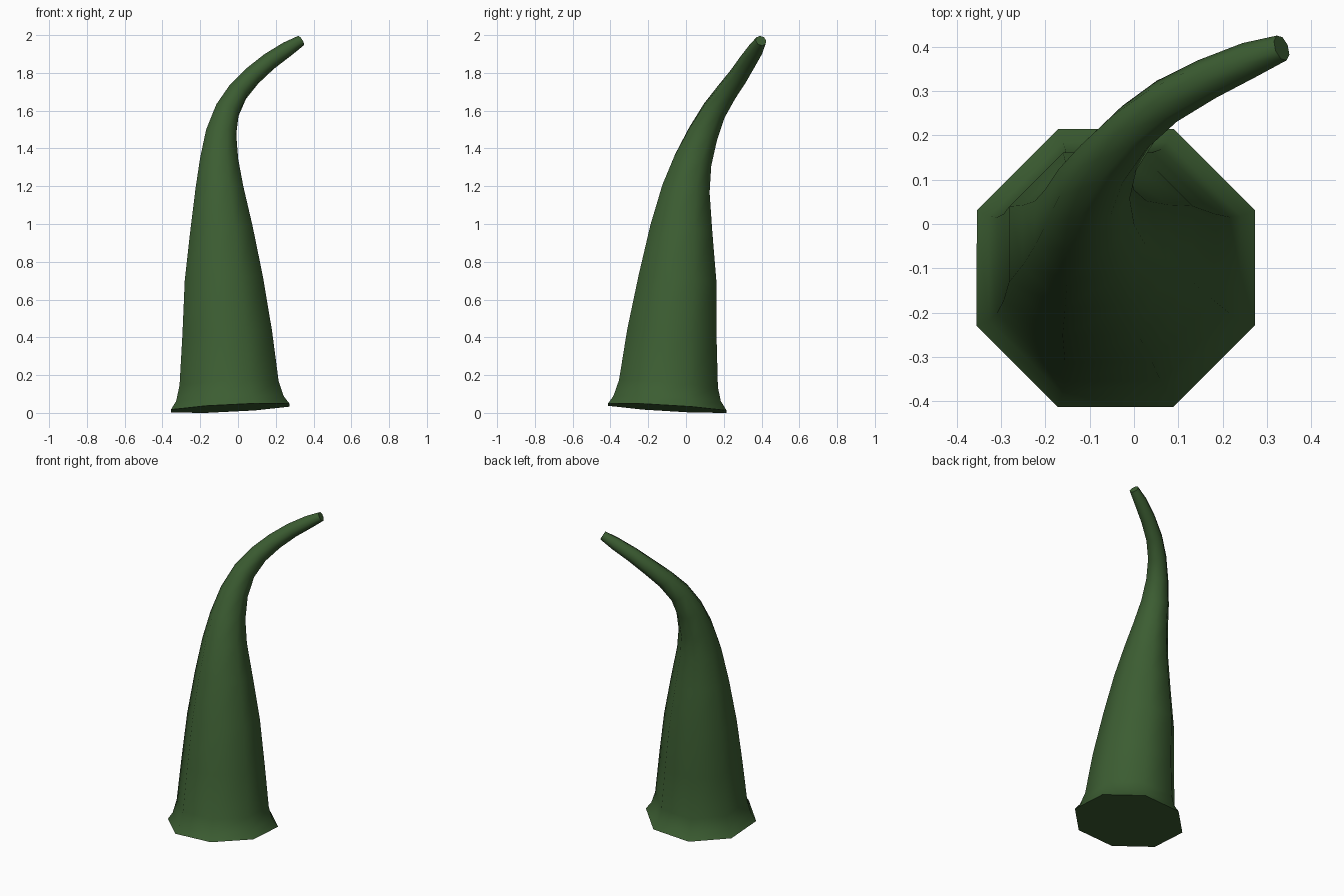
import bpy, bmesh, math
from mathutils import Vector

cube = bpy.data.objects.get("Cube")
if cube:
    bpy.data.objects.remove(cube)

SIDES = 8

# Centre line of the horn with its radius: x, y, z, r
PATH = [
    (-.041, -.099, .030, .340),
    (-.043, -.100, .075, .308),
    (-.047, -.093, .155, .284),
    (-.057, -.075, .420, .257),
    (-.075, -.045, .710, .224),
    (-.087, -.025, .980, .178),
    (-.098, .000, 1.190, .137),
    (-.100, .037, 1.340, .109),
    (-.090, .090, 1.480, .087),
    (-.057, .150, 1.605, .069),
    (.000, .217, 1.705, .058),
    (.074, .277, 1.787, .052),
    (.165, .327, 1.865, .047),
    (.260, .370, 1.930, .041),
    (.333, .397, 1.975, .030),
]

# Dark green skin
green = bpy.data.materials.new("dark_green")
green.use_nodes = True
color = (.045, .11, .032, 1)
green.diffuse_color = color
bsdf = next(n for n in green.node_tree.nodes if n.type == 'BSDF_PRINCIPLED')
bsdf.inputs["Base Color"].default_value = color

# Curved horn: octagonal rings set square to the centre line
bm = bmesh.new()
centres = [Vector(p[:3]) for p in PATH]
rings = []
for i, centre in enumerate(centres):
    if i == 0:
        axis = Vector((-.05, .06, 1))  # slightly tilted foot
    else:
        axis = centres[min(i + 1, len(PATH) - 1)] - centres[i - 1]
    turn = Vector((0, 0, 1)).rotation_difference(axis.normalized())
    ring = []
    for k in range(SIDES):
        a = math.tau * (k + .5) / SIDES
        offset = Vector((math.cos(a), math.sin(a), 0)) * PATH[i][3]
        ring.append(bm.verts.new(centre + turn @ offset))
    rings.append(ring)

for low, high in zip(rings, rings[1:]):
    for k in range(SIDES):
        n = (k + 1) % SIDES
        bm.faces.new((low[k], low[n], high[n], high[k])).smooth = True

# Flat foot and blunt tip
foot = bm.faces.new(rings[0][::-1])
tip = bm.faces.new(rings[-1])
for cap in (foot, tip):
    for edge in cap.edges:
        edge.smooth = False

# Rest the foot on the ground
lowest = min(v.co.z for v in bm.verts)
bmesh.ops.translate(bm, verts=bm.verts, vec=(0, 0, -lowest))

mesh = bpy.data.meshes.new("curved_horn")
bm.to_mesh(mesh)
bm.free()
mesh.materials.append(green)
horn = bpy.data.objects.new("curved_horn", mesh)
bpy.context.collection.objects.link(horn)
